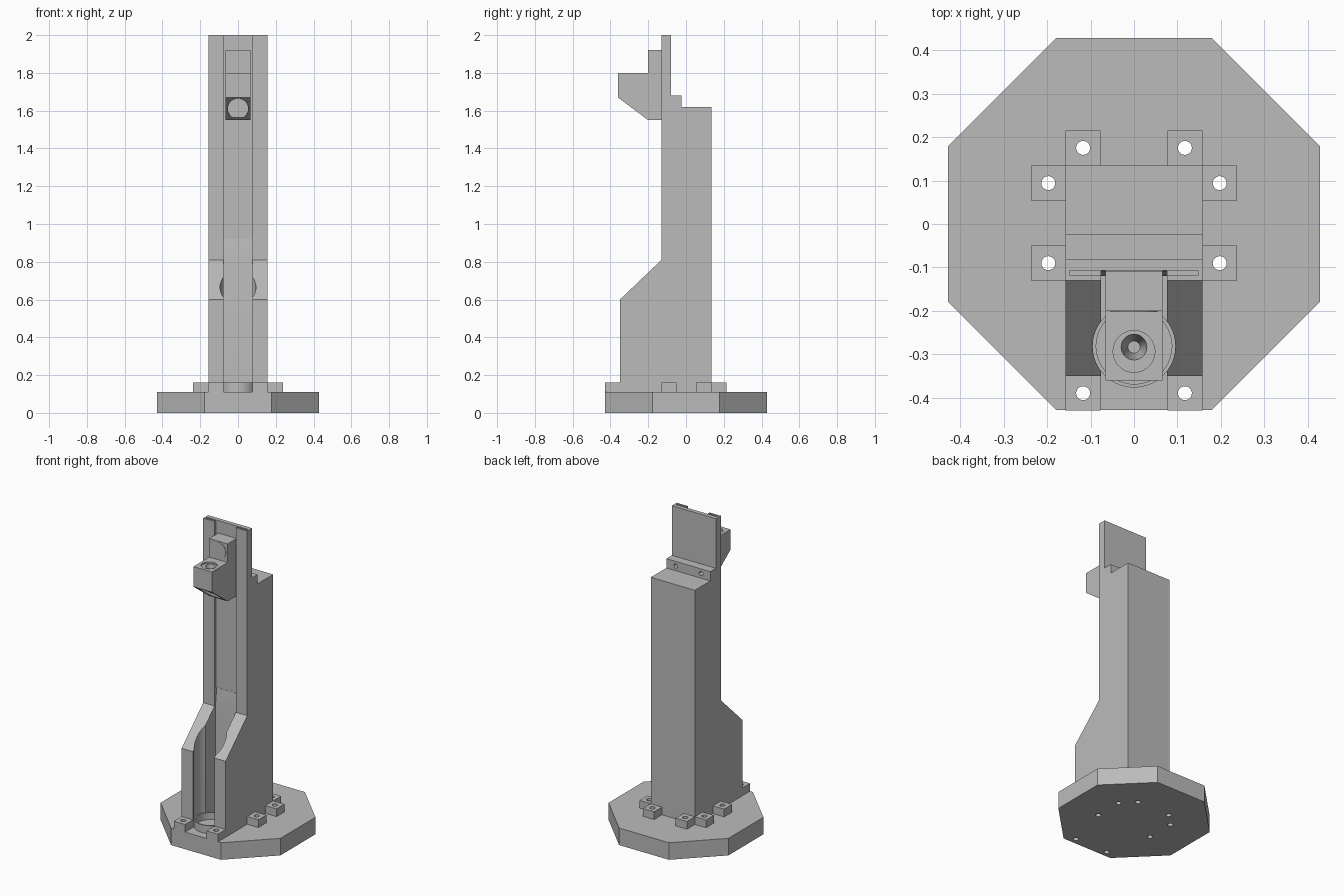
import bpy
import bmesh
import math
from mathutils import Matrix, Vector

old = bpy.data.objects.get("Cube")
if old:
    bpy.data.objects.remove(old, do_unlink=True)

grey = bpy.data.materials.new("plain grey")
grey.use_nodes = True
GREY = (0.5, 0.5, 0.5, 1)
grey.diffuse_color = GREY
grey.node_tree.nodes["Principled BSDF"].inputs["Base Color"].default_value = GREY


def finish(name, bm):
    bmesh.ops.recalc_face_normals(bm, faces=bm.faces)
    mesh = bpy.data.meshes.new(name)
    bm.to_mesh(mesh)
    bm.free()
    obj = bpy.data.objects.new(name, mesh)
    bpy.context.collection.objects.link(obj)
    mesh.materials.append(grey)
    return obj


def prism(name, points, direction):
    """Closed outline swept along a direction."""
    bm = bmesh.new()
    face = bm.faces.new([bm.verts.new(p) for p in points])
    swept = bmesh.ops.extrude_face_region(bm, geom=[face])["geom"]
    verts = [v for v in swept if isinstance(v, bmesh.types.BMVert)]
    bmesh.ops.translate(bm, verts=verts, vec=Vector(direction))
    return finish(name, bm)


def side_prism(name, profile, half):
    """Side outline in y, z, made symmetric about x = 0."""
    return prism(name, [(-half, y, z) for y, z in profile], (2 * half, 0, 0))


def box(name, x0, x1, y0, y1, z0, z1):
    return prism(name, [(x0, y0, z0), (x1, y0, z0), (x1, y1, z0), (x0, y1, z0)],
                 (0, 0, z1 - z0))


def rod(name, start, end, r0, r1=None, sides=48):
    start, end = Vector(start), Vector(end)
    axis = end - start
    bm = bmesh.new()
    matrix = (Matrix.Translation((start + end) / 2)
              @ axis.to_track_quat('Z', 'Y').to_matrix().to_4x4())
    bmesh.ops.create_cone(bm, cap_ends=True, segments=sides, radius1=r0,
                          radius2=r0 if r1 is None else r1,
                          depth=axis.length, matrix=matrix)
    return finish(name, bm)


def cut(target, cutters):
    for cutter in cutters:
        mod = target.modifiers.new("cut", 'BOOLEAN')
        mod.operation = 'DIFFERENCE'
        mod.solver = 'EXACT'
        mod.object = cutter
    bpy.context.view_layer.update()
    graph = bpy.context.evaluated_depsgraph_get()
    mesh = bpy.data.meshes.new_from_object(target.evaluated_get(graph))
    target.modifiers.clear()
    target.data = mesh
    for cutter in cutters:
        bpy.data.objects.remove(cutter, do_unlink=True)
    bpy.ops.object.select_all(action='DESELECT')
    target.select_set(True)
    bpy.context.view_layer.objects.active = target
    bpy.ops.object.shade_smooth_by_angle(angle=math.radians(30))


BASE, FOOT, TOP = 0.11, 0.16, 1.62
HALF, SLOT, FRONT, BACK = 0.157, 0.076, -0.13, 0.134
BORE_Y = -0.281

# Octagonal base plate
A, B = 0.428, 0.178
outline = [(A, B), (B, A), (-B, A), (-A, B), (-A, -B), (-B, -A), (B, -A), (A, -B)]
base = prism("base_plate", [(x, y, 0) for x, y in outline], (0, 0, BASE))

# Screw feet around the column, each bored right through the base
feet = [(0.197, 0.094), (0.197, -0.09), (0.117, 0.175), (0.117, -0.389)]
base_drills = []
for side, label in ((1, "left"), (-1, "right")):
    for i, (fx, fy) in enumerate(feet):
        x = fx * side
        foot = box(f"foot_{label}_{i + 1}", x - 0.04, x + 0.04,
                   fy - 0.04, fy + 0.04, BASE, FOOT)
        cut(foot, [rod("drill", (x, fy, 0.05), (x, fy, 0.2), 0.016, sides=32)])
        base_drills.append(rod("drill", (x, fy, -0.1), (x, fy, 0.2), 0.016, sides=32))
cut(base, base_drills)

# Tall column with a front slot, a round bore and a sliding groove
column = side_prism("column", [(-0.35, BASE), (-0.35, 0.6), (FRONT, 0.81),
                               (FRONT, TOP), (BACK, TOP), (BACK, BASE)], HALF)
slot = side_prism("slot", [(-0.5, 0.05), (-0.5, 1.8), (-0.108, 1.8),
                           (-0.108, 0.92), (-0.12, 0.82), (-0.12, 0.05)], SLOT)
bore = rod("bore", (0, BORE_Y, 0.05), (0, BORE_Y, 1.0), 0.095, sides=64)
groove = box("groove", -0.147, 0.147, -0.118, -0.107, 0.92, 1.8)
cut(column, [slot, bore, groove])

# Shallow ring seat at the foot of the bore
seat = rod("ring_seat", (0, BORE_Y, BASE), (0, BORE_Y, FOOT), 0.095, sides=64)
cut(seat, [rod("hollow", (0, BORE_Y, 0.115), (0, BORE_Y, 0.2), 0.087, sides=64)])

# Upper rail plate continuing the slot and groove
rail = box("rail_plate", -HALF, HALF, FRONT, -0.08, TOP, 2.0)
cut(rail, [box("slot", -SLOT, SLOT, -0.3, -0.11, 1.5, 2.1),
           box("groove", -0.147, 0.147, -0.118, -0.107, 1.5, 2.1)])

# Rear clamp bar with two screw holes
clamp = box("clamp_bar", -HALF, HALF, -0.08, -0.024, TOP, 1.68)
cut(clamp, [rod("drill", (x, -0.06, 1.65), (x, 0.1, 1.65), 0.014, sides=24)
            for x in (-0.09, 0.09)])

# Sliding carriage with a nose, a tapered cup and a front bore
carriage = side_prism("carriage", [(-0.108, 1.55), (-0.2, 1.55), (-0.36, 1.67),
                                   (-0.36, 1.8), (-0.2, 1.8), (-0.2, 1.92),
                                   (-0.108, 1.92)], 0.066)
cut(carriage, [
    rod("cup", (0, -0.293, 1.79), (0, -0.293, 1.9), 0.048),
    rod("taper", (0, -0.283, 1.69), (0, -0.283, 1.8), 0.014, 0.031),
    rod("front_bore", (0, -0.5, 1.61), (0, -0.22, 1.61), 0.054),
])

# Flush round cap on the carriage face
rod("round_cap", (0, -0.202, 1.86), (0, -0.19, 1.86), 0.054)
